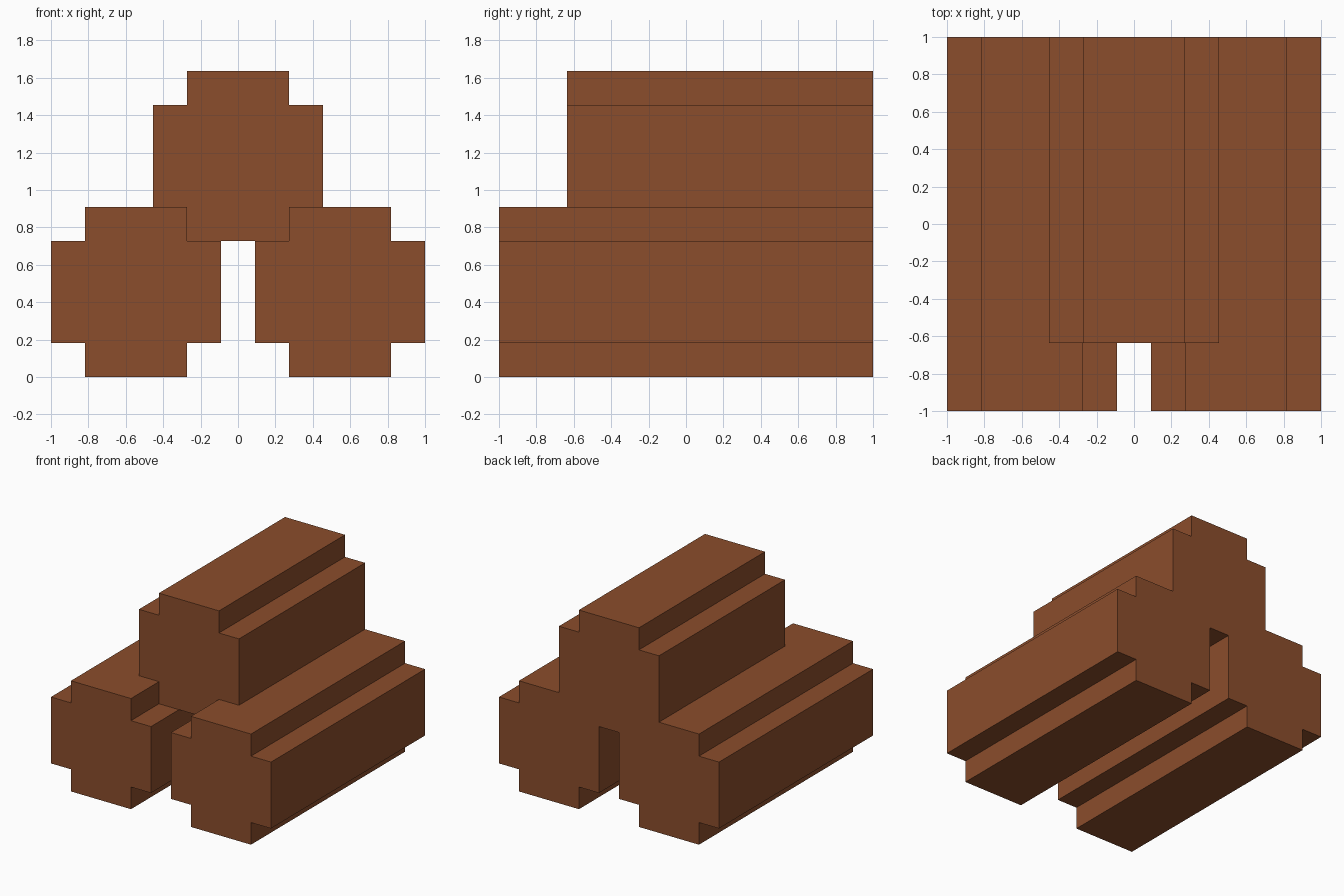
import bpy
import bmesh

cube = bpy.data.objects.get("Cube")
if cube:
    bpy.data.objects.remove(cube, do_unlink=True)

UNIT = 1 / 11          # the logs sit on a grid of eleven units each side
HALF, CORE = 5 * UNIT, 3 * UNIT

# Bark colour
bark = bpy.data.materials.new("bark_brown")
bark.use_nodes = True
colour = (0.258, 0.075, 0.025, 1)
bark.diffuse_color = colour
shader = next(n for n in bark.node_tree.nodes if n.type == "BSDF_PRINCIPLED")
shader.inputs["Base Color"].default_value = colour
shader.inputs["Roughness"].default_value = 0.9


def add_log(name, x, z, front, back):
    """Extrude a square profile with notched corners along y."""
    quarter = [(HALF, CORE), (CORE, CORE), (CORE, HALF)]
    profile = []
    for _ in range(4):
        profile += quarter
        quarter = [(-v, u) for u, v in quarter]

    bm = bmesh.new()
    end = bm.faces.new([bm.verts.new((x + u, front, z + v)) for u, v in profile])
    sweep = bmesh.ops.extrude_face_region(bm, geom=[end], use_keep_orig=True)
    moved = [g for g in sweep["geom"] if isinstance(g, bmesh.types.BMVert)]
    bmesh.ops.translate(bm, verts=moved, vec=(0, back - front, 0))
    bmesh.ops.recalc_face_normals(bm, faces=bm.faces)

    mesh = bpy.data.meshes.new(name)
    bm.to_mesh(mesh)
    bm.free()
    mesh.materials.append(bark)
    bpy.context.collection.objects.link(bpy.data.objects.new(name, mesh))


# Two long logs on the ground, a shorter one nested on top, flush at the back
for side, name in ((1, "left_log"), (-1, "right_log")):
    add_log(name, side * 6 * UNIT, HALF, -1, 1)
add_log("top_log", 0, 13 * UNIT, -7 * UNIT, 1)
